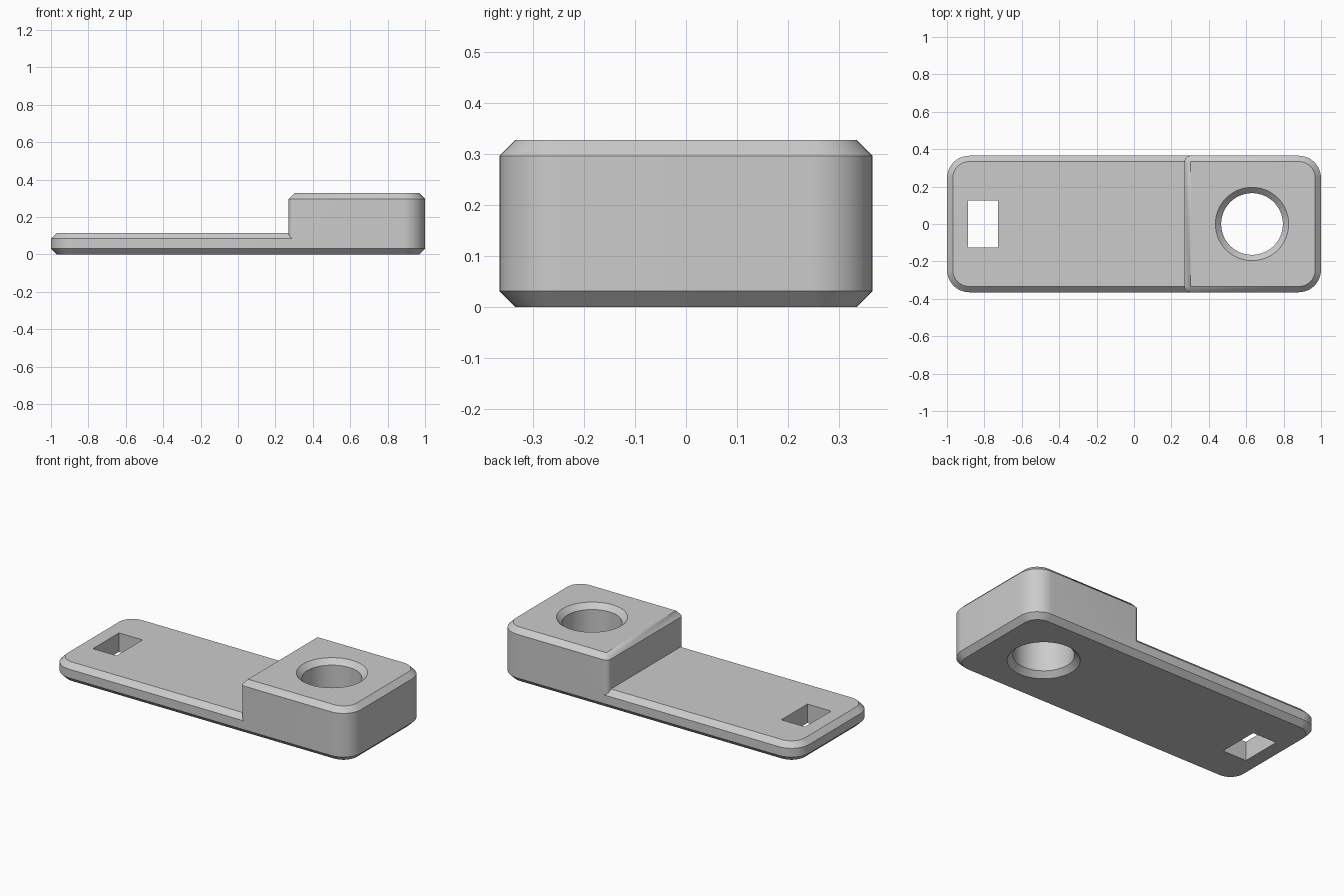
import bpy, bmesh, math

default = bpy.data.objects.get("Cube")
if default:
    bpy.data.objects.remove(default, do_unlink=True)

HALF_Y = 0.365       # half width
PLATE_TOP = 0.115
BLOCK_TOP = 0.327
CHAMFER = 0.031
CORNER = 0.12        # rounded outer corners
BLOCK_X = 0.27       # inner face of the raised block
BORE_X, BORE_R = 0.631, 0.165
SEGMENTS = 12

grey = bpy.data.materials.new("plain grey")
grey.use_nodes = True
grey.diffuse_color = (0.6, 0.6, 0.6, 1)
grey.node_tree.nodes["Principled BSDF"].inputs["Base Color"].default_value = (0.6, 0.6, 0.6, 1)


def outline(x0, x1, r_left, r_right, inset):
    """Rounded rectangle, counter-clockwise, moved inwards by inset."""
    points = []
    corners = [(x1 - r_right, 1, r_right), (x0 + r_left, 1, r_left),
               (x0 + r_left, -1, r_left), (x1 - r_right, -1, r_right)]
    for quarter, (cx, side, r) in enumerate(corners):
        cy = side * (HALF_Y - r)
        for i in range(SEGMENTS + 1):
            a = (quarter + i / SEGMENTS) * math.pi / 2
            points.append((cx + (r - inset) * math.cos(a), cy + (r - inset) * math.sin(a)))
    return points


def stack(name, layers):
    """Closed solid from (z, outline) layers."""
    bm = bmesh.new()
    rings = [[bm.verts.new((x, y, z)) for x, y in pts] for z, pts in layers]
    n = len(rings[0])
    for low, high in zip(rings, rings[1:]):
        for i in range(n):
            j = (i + 1) % n
            bm.faces.new((low[i], low[j], high[j], high[i]))
    bm.faces.new(rings[0][::-1])
    bm.faces.new(rings[-1])
    bmesh.ops.remove_doubles(bm, verts=bm.verts, dist=1e-5)
    bmesh.ops.recalc_face_normals(bm, faces=bm.faces)
    mesh = bpy.data.meshes.new(name)
    bm.to_mesh(mesh)
    bm.free()
    mesh.materials.append(grey)
    obj = bpy.data.objects.new(name, mesh)
    bpy.context.collection.objects.link(obj)
    return obj


def circle(r, n=64):
    return [(BORE_X + r * math.cos(math.tau * i / n), r * math.sin(math.tau * i / n))
            for i in range(n)]


# Base plate, chamfered above and below
full = (-1, 1, CORNER, CORNER)
body = stack("stepped_plate", [
    (0, outline(*full, CHAMFER)),
    (CHAMFER, outline(*full, 0)),
    (PLATE_TOP - CHAMFER, outline(*full, 0)),
    (PLATE_TOP, outline(*full, CHAMFER))])

# Raised end block
end = (BLOCK_X, 1, CHAMFER, CORNER)
block = stack("end_block", [
    (0.05, outline(*end, 0)),
    (BLOCK_TOP - CHAMFER, outline(*end, 0)),
    (BLOCK_TOP, outline(*end, CHAMFER))])

# Round bore, countersunk at both ends
over = 0.01
bore = stack("bore_cutter", [
    (-over, circle(BORE_R + CHAMFER + over)),
    (CHAMFER, circle(BORE_R)),
    (BLOCK_TOP - CHAMFER, circle(BORE_R)),
    (BLOCK_TOP + over, circle(BORE_R + CHAMFER + over))])

# Rectangular slot
slot_outline = [(-0.887, -0.125), (-0.728, -0.125), (-0.728, 0.125), (-0.887, 0.125)]
slot = stack("slot_cutter", [(-0.1, slot_outline), (0.2, slot_outline)])

# Join the block and cut the openings
bpy.ops.object.select_all(action='DESELECT')
body.select_set(True)
bpy.context.view_layer.objects.active = body
for tool, operation in ((block, 'UNION'), (bore, 'DIFFERENCE'), (slot, 'DIFFERENCE')):
    tool.hide_render = True
    mod = body.modifiers.new(tool.name, 'BOOLEAN')
    mod.operation = operation
    mod.solver = 'EXACT'
    mod.object = tool
    bpy.ops.object.modifier_apply(modifier=mod.name)
    bpy.data.objects.remove(tool, do_unlink=True)

bpy.ops.object.shade_smooth_by_angle(angle=math.radians(30))
